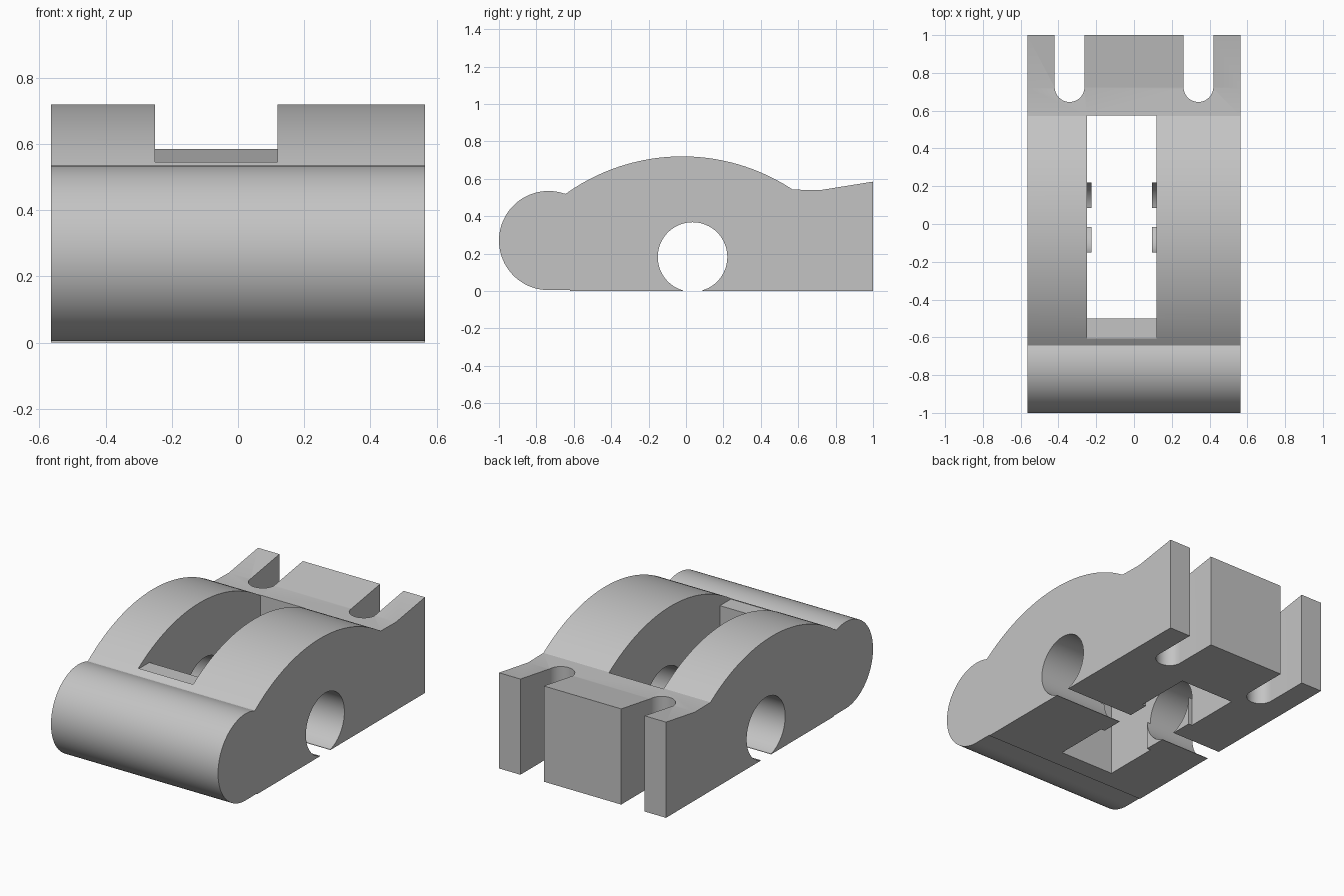
import bpy, bmesh, math
from mathutils import Vector

if "Cube" in bpy.data.objects:
    bpy.data.objects.remove(bpy.data.objects["Cube"])

HALF_W = 0.565
WIN_L, WIN_R = -0.25, 0.12          # window sides in x
HOLE_Y, HOLE_Z, HOLE_R = 0.035, 0.182, 0.186

grey = bpy.data.materials.new("plain grey")
grey.use_nodes = True
grey.diffuse_color = (0.55, 0.55, 0.55, 1)
grey.node_tree.nodes["Principled BSDF"].inputs["Base Color"].default_value = (0.55, 0.55, 0.55, 1)


def arc(cx, cy, r, start, end, n):
    """Points on a circle arc, angles in degrees."""
    angles = [math.radians(start + (end - start) * i / n) for i in range(n + 1)]
    return [(cx + r * math.cos(a), cy + r * math.sin(a)) for a in angles]


def prism(name, outline, axis, low, high):
    """Extrude a closed outline along x (outline in y, z) or z (outline in x, y)."""
    def place(a, b, c):
        return Vector((c, a, b)) if axis == "x" else Vector((a, b, c))
    bm = bmesh.new()
    face = bm.faces.new([bm.verts.new(place(a, b, low)) for a, b in outline])
    grown = bmesh.ops.extrude_face_region(bm, geom=[face])["geom"]
    bmesh.ops.translate(bm, vec=place(0, 0, high - low),
                        verts=[v for v in grown if isinstance(v, bmesh.types.BMVert)])
    bmesh.ops.recalc_face_normals(bm, faces=bm.faces)
    mesh = bpy.data.meshes.new(name)
    bm.to_mesh(mesh)
    bm.free()
    mesh.materials.append(grey)
    obj = bpy.data.objects.new(name, mesh)
    bpy.context.collection.objects.link(obj)
    return obj


def rect(x0, x1, y0, y1):
    return [(x0, y0), (x1, y0), (x1, y1), (x0, y1)]


def combine(target, tool, operation):
    """Apply a boolean and discard the tool."""
    tool.hide_render = True
    mod = target.modifiers.new(tool.name, "BOOLEAN")
    mod.operation, mod.solver, mod.object = operation, "EXACT", tool
    bpy.context.view_layer.objects.active = target
    bpy.ops.object.modifier_apply(modifier=mod.name)
    bpy.data.objects.remove(tool)


# Body: rounded nose, arched back, flat step and rising tail
profile = [(-0.62, 0), (-0.62, 0.005)]
profile += arc(-0.735, 0.27, 0.265, 270, 70.5, 48)
profile += arc(-0.02, -0.35, 1.07, 125.5, 56.5, 40)
profile += [(0.72, 0.54), (1, 0.585), (1, 0)]
body = prism("clamp_body", profile, "x", -HALF_W, HALF_W)

# Window through the arch, with a shallow ledge at its front
combine(body, prism("window_cutter", rect(WIN_L, WIN_R, -0.5, 0.575), "z", -0.2, 1), "DIFFERENCE")
combine(body, prism("ledge_cutter", rect(WIN_L, WIN_R, -0.605, 0.575), "z", 0.541, 1), "DIFFERENCE")

# Thin cradles on the window walls, below the cross hole
for wall, inner in ((WIN_L, WIN_L + 0.025), (WIN_R, WIN_R - 0.025)):
    outer = wall + (wall - inner)
    x0, x1 = sorted((outer, inner))
    cradle = prism("cradle", rect(x0, x1, HOLE_Y - HOLE_R, HOLE_Y + HOLE_R), "z", 0, 0.175)
    combine(body, cradle, "UNION")

# Cross hole, open along the bottom
hole = arc(HOLE_Y, HOLE_Z, HOLE_R, 0, 360, 64)[:-1]
combine(body, prism("hole_cutter", hole, "x", -1, 1), "DIFFERENCE")
slot = rect(HOLE_Y - 0.05, HOLE_Y + 0.05, -0.1, 0.05)
combine(body, prism("bottom_slot_cutter", slot, "x", -1, 1), "DIFFERENCE")

# Two round-ended slots in the tail
for side in (-1, 1):
    outline = arc(side * 0.341, 0.725, 0.079, 180, 360, 24)
    outline += [(side * 0.341 + 0.079, 1.2), (side * 0.341 - 0.079, 1.2)]
    combine(body, prism("tail_slot_cutter", outline, "z", -0.2, 1), "DIFFERENCE")

# Smooth curves, crisp edges
bpy.ops.object.select_all(action="DESELECT")
body.select_set(True)
bpy.context.view_layer.objects.active = body
bpy.ops.object.shade_smooth_by_angle(angle=math.radians(20))
